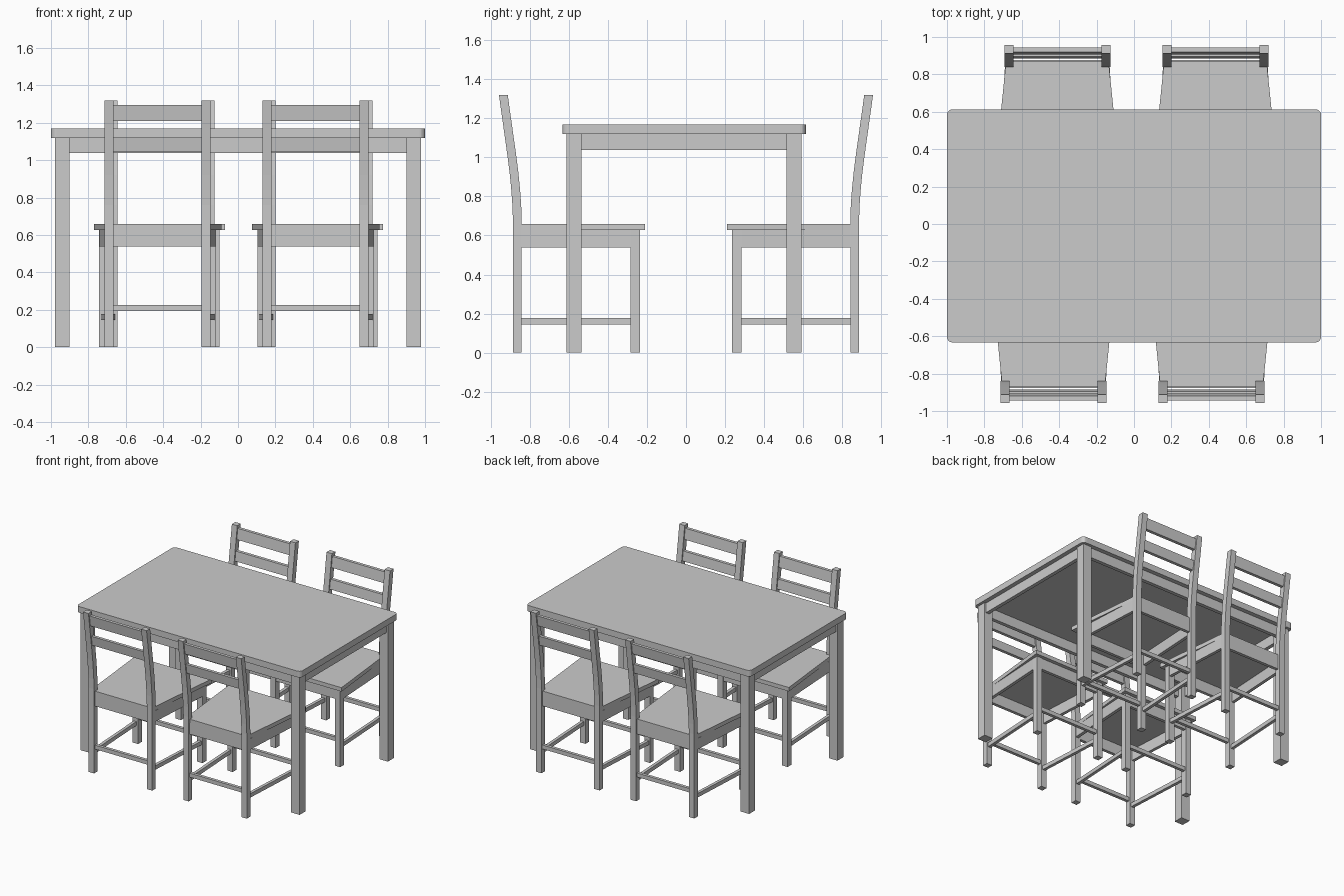
import bpy, bmesh
from math import pi, cos, sin
from mathutils import Vector

if "Cube" in bpy.data.objects:
    bpy.data.objects.remove(bpy.data.objects["Cube"])


def prism(points, lo, hi, axis="z"):
    """Mesh made by extruding an outline along z (points are x,y) or x (points are y,z)."""
    place = (lambda a, b, h: (a, b, h)) if axis == "z" else (lambda a, b, h: (h, a, b))
    bm = bmesh.new()
    face = bm.faces.new([bm.verts.new(place(a, b, lo)) for a, b in points])
    out = bmesh.ops.extrude_face_region(bm, geom=[face])
    verts = [v for v in out["geom"] if isinstance(v, bmesh.types.BMVert)]
    bmesh.ops.translate(bm, verts=verts, vec=Vector(place(0, 0, hi - lo)))
    bmesh.ops.recalc_face_normals(bm, faces=bm.faces)
    mesh = bpy.data.meshes.new("part")
    bm.to_mesh(mesh)
    bm.free()
    return mesh


def rect(x0, x1, y0, y1):
    return [(x0, y0), (x1, y0), (x1, y1), (x0, y1)]


def box(x0, x1, y0, y1, z0, z1):
    return prism(rect(x0, x1, y0, y1), z0, z1)


def put(name, mesh, loc=(0, 0, 0), turn=0):
    ob = bpy.data.objects.new(name, mesh)
    ob.location = loc
    ob.rotation_euler.z = turn
    bpy.context.collection.objects.link(ob)


# ---- Table ----
TY = -0.01                      # table centre in y
r = 0.03
outline = []
for i, (sx, sy) in enumerate([(1, 1), (-1, 1), (-1, -1), (1, -1)]):
    for k in range(6):
        a = pi / 2 * (i + k / 5)
        outline.append((sx * (1 - r) + r * cos(a), sy * (0.623 - r) + r * sin(a)))
put("table_top", prism(outline, 1.118, 1.168), (0, TY, 0))

for sx in (-1, 1):
    for sy in (-1, 1):
        cx, cy = sx * 0.94, sy * 0.563
        put("table_leg", box(cx - .038, cx + .038, cy - .038, cy + .038, 0, 1.118), (0, TY, 0))
for s in (-1, 1):
    put("table_long_apron", box(-.902, .902, s * .573 - .015, s * .573 + .015, 1.038, 1.118), (0, TY, 0))
    put("table_end_apron", box(s * .95 - .015, s * .95 + .015, -.525, .525, 1.038, 1.118), (0, TY, 0))

# ---- Chair parts, facing +y ----
parts = []


def back_y(z):
    """Centre line of the bent back posts."""
    pts = [(0, -.863), (.68, -.863), (.76, -.866), (.84, -.872), (.92, -.880), (1.0, -.890), (1.318, -.9345)]
    for (z0, y0), (z1, y1) in zip(pts, pts[1:]):
        if z <= z1:
            return y0 + (y1 - y0) * (z - z0) / (z1 - z0)
    return pts[-1][1]


def bent(levels, half):
    return [(back_y(z) - half, z) for z in levels] + [(back_y(z) + half, z) for z in reversed(levels)]


# seat board, notched around the posts
half = [(.235, -.872), (.235, -.841), (.277, -.841), (.341, -.211)]
parts.append(("seat", prism(half + [(-x, y) for x, y in reversed(half)], .627, .659)))

for s in (-1, 1):
    def side(pts):
        return [(s * x, y) for x, y in pts]
    x0, x1 = sorted((s * .2355, s * .2835))
    parts.append(("back_post", prism(bent([0, .68, .76, .84, .92, 1.0, 1.318], .0225), x0, x1, "x")))
    parts.append(("front_leg", prism(side(rect(.264, .312, -.284, -.236)), 0, .627)))
    parts.append(("side_apron", prism(side([(.255, -.845), (.28, -.845), (.311, -.28), (.286, -.28)]), .538, .627)))
    parts.append(("side_stretcher", prism(side([(.248, -.845), (.273, -.845), (.304, -.28), (.279, -.28)]), .145, .177)))

# rails between the posts and between the front legs
parts.append(("top_rail", prism(bent([1.208, 1.294], .0125), -.2365, .2365, "x")))
parts.append(("lower_rail", prism(bent([1.043, 1.12], .0125), -.2365, .2365, "x")))
parts.append(("back_apron", box(-.2365, .2365, -.872, -.847, .538, .627)))
parts.append(("back_stretcher", box(-.2365, .2365, -.8755, -.8505, .193, .225)))
parts.append(("front_apron", box(-.265, .265, -.265, -.24, .538, .627)))
parts.append(("front_stretcher", box(-.265, .265, -.2725, -.2475, .193, .225)))

# ---- Four chairs ----
for label, x, turn in [("front_left", -.43, 0), ("front_right", .415, 0),
                       ("back_left", -.41, pi), ("back_right", .435, pi)]:
    for name, mesh in parts:
        put(f"{label}_chair_{name}", mesh, (x, 0, 0), turn)
